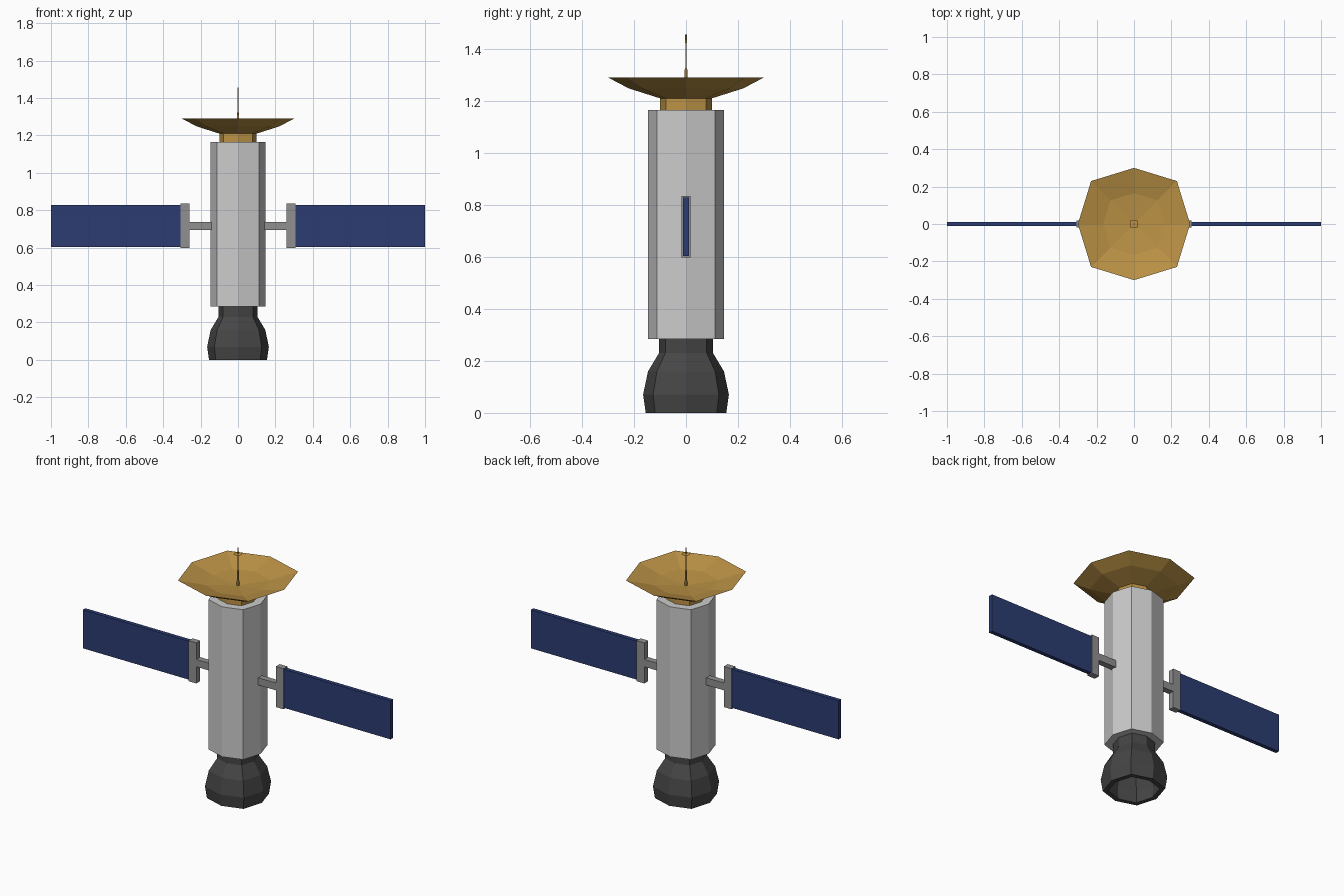
import bpy, bmesh, math

if "Cube" in bpy.data.objects:
    bpy.data.objects.remove(bpy.data.objects["Cube"])


def material(name, rgb):
    m = bpy.data.materials.new(name)
    m.diffuse_color = (*rgb, 1)
    m.use_nodes = True
    m.node_tree.nodes["Principled BSDF"].inputs["Base Color"].default_value = m.diffuse_color
    return m


GOLD = material("gold", (0.50, 0.29, 0.06))
DARK = material("dark_metal", (0.06, 0.06, 0.06))
BLUE = material("panel_blue", (0.025, 0.045, 0.17))
STEEL = material("steel", (0.28, 0.28, 0.28))


def finish(name, bm, mat):
    bmesh.ops.recalc_face_normals(bm, faces=bm.faces)
    me = bpy.data.meshes.new(name)
    bm.to_mesh(me)
    bm.free()
    ob = bpy.data.objects.new(name, me)
    bpy.context.collection.objects.link(ob)
    if mat:
        me.materials.append(mat)
    return ob


def lathe(name, profile, mat=None):
    """Eight-sided turned part; corners on the diagonals sit slightly further out."""
    bm = bmesh.new()
    rings = []
    for r, z in profile:
        if r == 0:
            rings.append([bm.verts.new((0, 0, z))] * 8)
            continue
        ring = []
        for i in range(8):
            a = i * math.pi / 4
            k = r * (1.082 if i % 2 else 1)
            ring.append(bm.verts.new((k * math.cos(a), k * math.sin(a), z)))
        rings.append(ring)
    for low, high in zip(rings, rings[1:]):
        for i in range(8):
            j = (i + 1) % 8
            corners = dict.fromkeys((low[i], low[j], high[j], high[i]))
            bm.faces.new(list(corners))
    return finish(name, bm, mat)


def box(name, x, y, z, mat=None):
    bm = bmesh.new()
    bmesh.ops.create_cube(bm, size=1)
    for v in bm.verts:
        v.co = [(lo + hi) / 2 + c * (hi - lo) for c, (lo, hi) in zip(v.co, (x, y, z))]
    return finish(name, bm, mat)


# Main hull
lathe("body", [(0, 0.285), (0.147, 0.285), (0.147, 1.165), (0, 1.165)])

# Hollow engine bell
lathe("engine_nozzle", [(0, 0.29), (0.104, 0.29), (0.104, 0.23), (0.146, 0.16),
                        (0.165, 0.07), (0.155, 0), (0.128, 0), (0.135, 0.07),
                        (0.115, 0.15), (0.075, 0.21), (0, 0.21)], DARK)

# Dish and its neck
lathe("dish_neck", [(0, 1.16), (0.1, 1.16), (0.1, 1.212), (0, 1.212)], GOLD)
lathe("dish", [(0, 1.21), (0.1, 1.21), (0.22, 1.248), (0.3, 1.29),
               (0.165, 1.252), (0, 1.235)], GOLD)

# Antenna with a thin collar disc
lathe("antenna", [(0, 1.23), (0.007, 1.23), (0.005, 1.32), (0.002, 1.33),
                  (0.002, 1.42), (0.004, 1.425), (0.003, 1.455), (0, 1.455)], GOLD)
lathe("antenna_disc", [(0.023, 1.42), (0, 1.42)], GOLD)

# Solar wings on both sides
for side, s in (("left", -1), ("right", 1)):
    def span(a, b):
        return tuple(sorted((a * s, b * s)))
    box(side + "_arm", span(0.13, 0.265), (-0.018, 0.018), (0.695, 0.738), STEEL)
    box(side + "_bracket", span(0.258, 0.308), (-0.018, 0.018), (0.597, 0.835), STEEL)
    box(side + "_solar_panel", span(0.3, 1), (-0.012, 0.012), (0.603, 0.829), BLUE)
